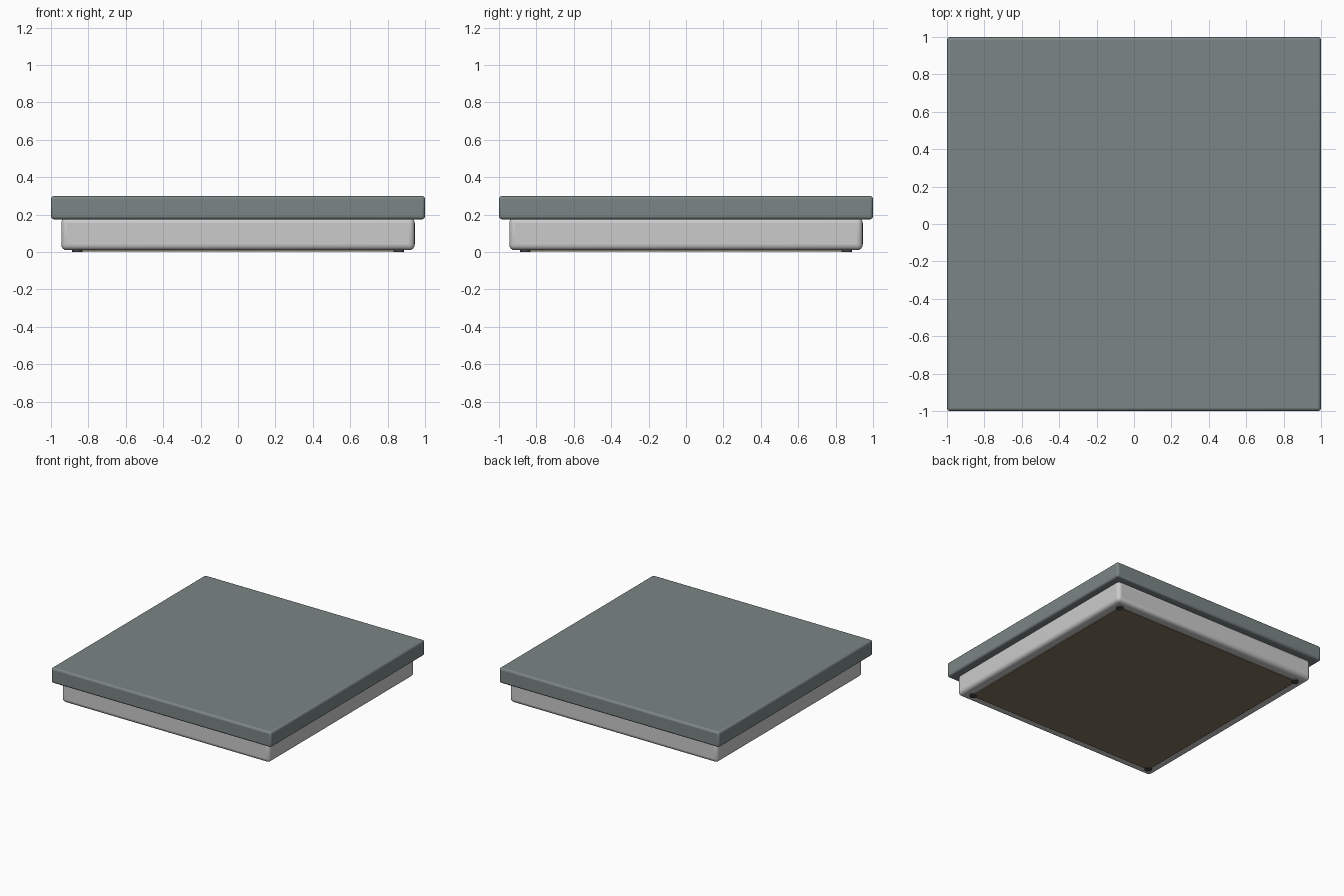
import bpy, math

if "Cube" in bpy.data.objects:
    bpy.data.objects.remove(bpy.data.objects["Cube"])


def material(name, rgb):
    m = bpy.data.materials.new(name)
    m.diffuse_color = (*rgb, 1)
    m.use_nodes = True
    m.node_tree.nodes["Principled BSDF"].inputs["Base Color"].default_value = m.diffuse_color
    return m


def finish(ob, name, mat, bevel, segments):
    ob.name = name
    if mat:
        ob.data.materials.append(mat)
    if bevel:
        b = ob.modifiers.new("bevel", "BEVEL")
        b.width = bevel
        b.segments = segments
    bpy.ops.object.shade_smooth_by_angle(angle=math.radians(35))


def slab(name, half, z0, z1, mat=None, bevel=0, segments=3):
    bpy.ops.mesh.primitive_cube_add(size=1, location=(0, 0, (z0 + z1) / 2))
    ob = bpy.context.object
    ob.scale = (2 * half, 2 * half, z1 - z0)
    bpy.ops.object.transform_apply(location=False, rotation=False, scale=True)
    finish(ob, name, mat, bevel, segments)


slate = material("slate", (0.20, 0.235, 0.235))
brown = material("brown", (0.22, 0.17, 0.11))
dark = material("dark_rubber", (0.06, 0.06, 0.06))

# Overhanging lid and the tray body under it
slab("lid", 1.0, 0.175, 0.30, slate, 0.016)
slab("body", 0.945, 0.01, 0.185, None, 0.03, 4)

# Thin backing panel on the underside
slab("bottom_panel", 0.867, 0.004, 0.02, brown)

# Small round feet at the four corners
for sx in (-1, 1):
    for sy in (-1, 1):
        bpy.ops.mesh.primitive_cylinder_add(
            vertices=24, radius=0.028, depth=0.02,
            location=(sx * 0.86, sy * 0.86, 0.01))
        finish(bpy.context.object, "foot", dark, 0, 1)
